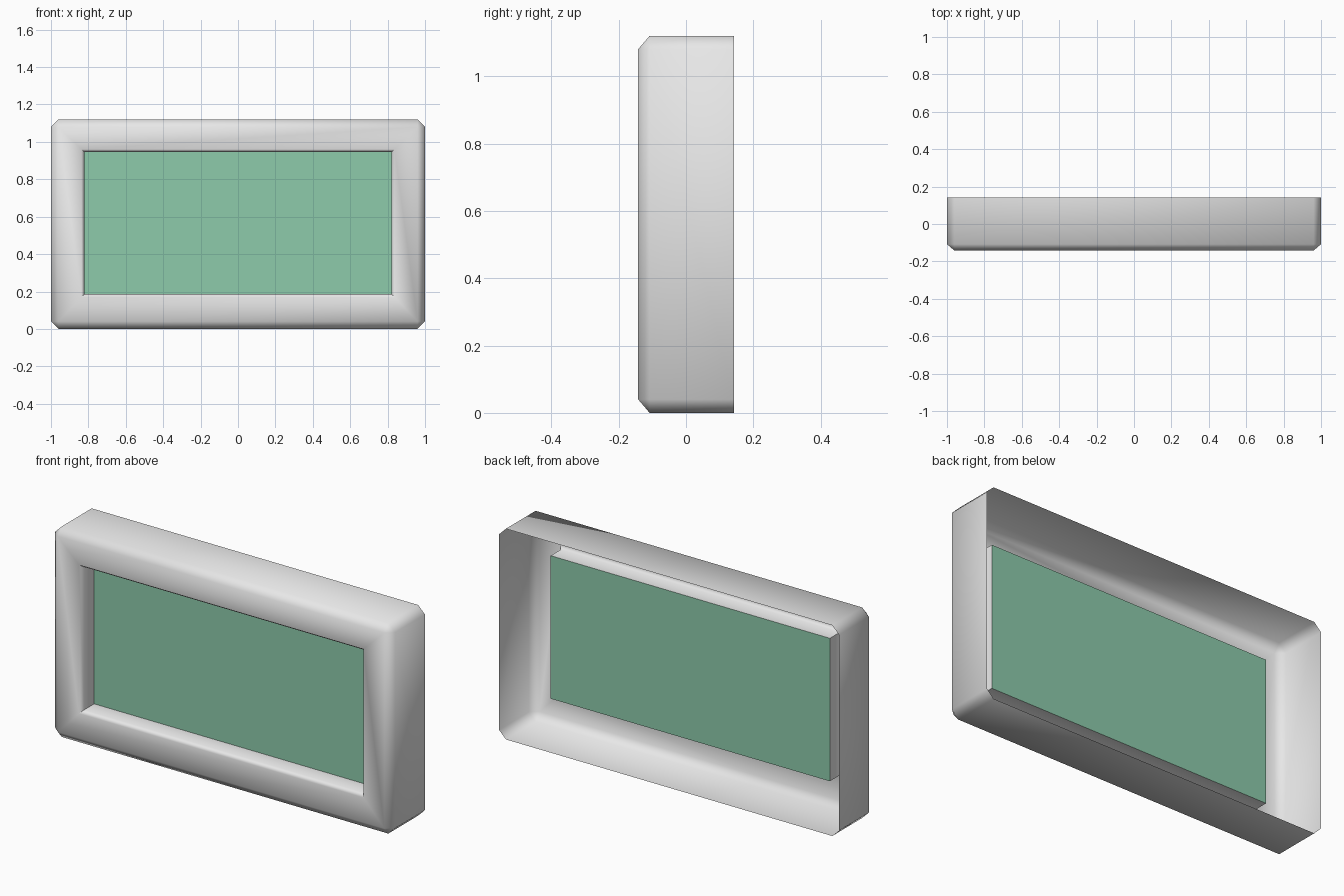
import bpy, bmesh, math

if "Cube" in bpy.data.objects:
    bpy.data.objects.remove(bpy.data.objects["Cube"])

def material(name, rgb):
    m = bpy.data.materials.new(name)
    m.diffuse_color = (*rgb, 1)
    m.use_nodes = True
    m.node_tree.nodes["Principled BSDF"].inputs["Base Color"].default_value = m.diffuse_color
    return m

grey = material("light grey", (0.8, 0.8, 0.8))
green = material("screen green", (0.27, 0.60, 0.41))

ZC = 0.56  # mid height of the casing

def add_object(name, bm, mat):
    me = bpy.data.meshes.new(name)
    bm.to_mesh(me)
    bm.free()
    me.materials.append(mat)
    ob = bpy.data.objects.new(name, me)
    bpy.context.collection.objects.link(ob)
    return ob

def rect(bm, hx, z0, z1, y):
    return [bm.verts.new(p) for p in
            ((-hx, y, z0), (hx, y, z0), (hx, y, z1), (-hx, y, z1))]

def octagon(bm, hx, hz, c, y):
    # two vertices per corner, in the same turning order as rect
    pts = ((-hx, c - hz), (c - hx, -hz), (hx - c, -hz), (hx, c - hz),
           (hx, hz - c), (hx - c, hz), (c - hx, hz), (-hx, hz - c))
    return [bm.verts.new((x, y, z + ZC)) for x, z in pts]

def bridge(bm, a, b):
    n = len(a)
    for i in range(n):
        j = (i + 1) % n
        bm.faces.new((a[i], a[j], b[j], b[i]))

# open-backed casing: sides, bevelled front rim, window lip
bm = bmesh.new()
back = octagon(bm, 1.0, 0.56, 0.04, 0.142)
side = octagon(bm, 1.0, 0.56, 0.04, -0.108)
front = rect(bm, 0.96, 0.04, 1.08, -0.142)
bridge(bm, back, side)
for i in range(4):
    j = (i + 1) % 4
    bm.faces.new((side[2 * i], side[2 * i + 1], front[i]))            # corner
    bm.faces.new((side[2 * i + 1], side[2 * j], front[j], front[i]))  # bevel
rim = rect(bm, 0.837, 0.171, 0.961, -0.142)
throat = rect(bm, 0.821, 0.186, 0.946, -0.12)
lip = rect(bm, 0.821, 0.186, 0.946, -0.036)
bridge(bm, front, rim)
bridge(bm, rim, throat)
bridge(bm, throat, lip)
casing = add_object("casing", bm, grey)
bpy.context.view_layer.objects.active = casing
casing.select_set(True)
bpy.ops.object.shade_smooth_by_angle(angle=math.radians(65))

# recessed screen closing the back of the lip
bm = bmesh.new()
bm.faces.new(rect(bm, 0.821, 0.186, 0.946, -0.036))
add_object("screen", bm, green)
